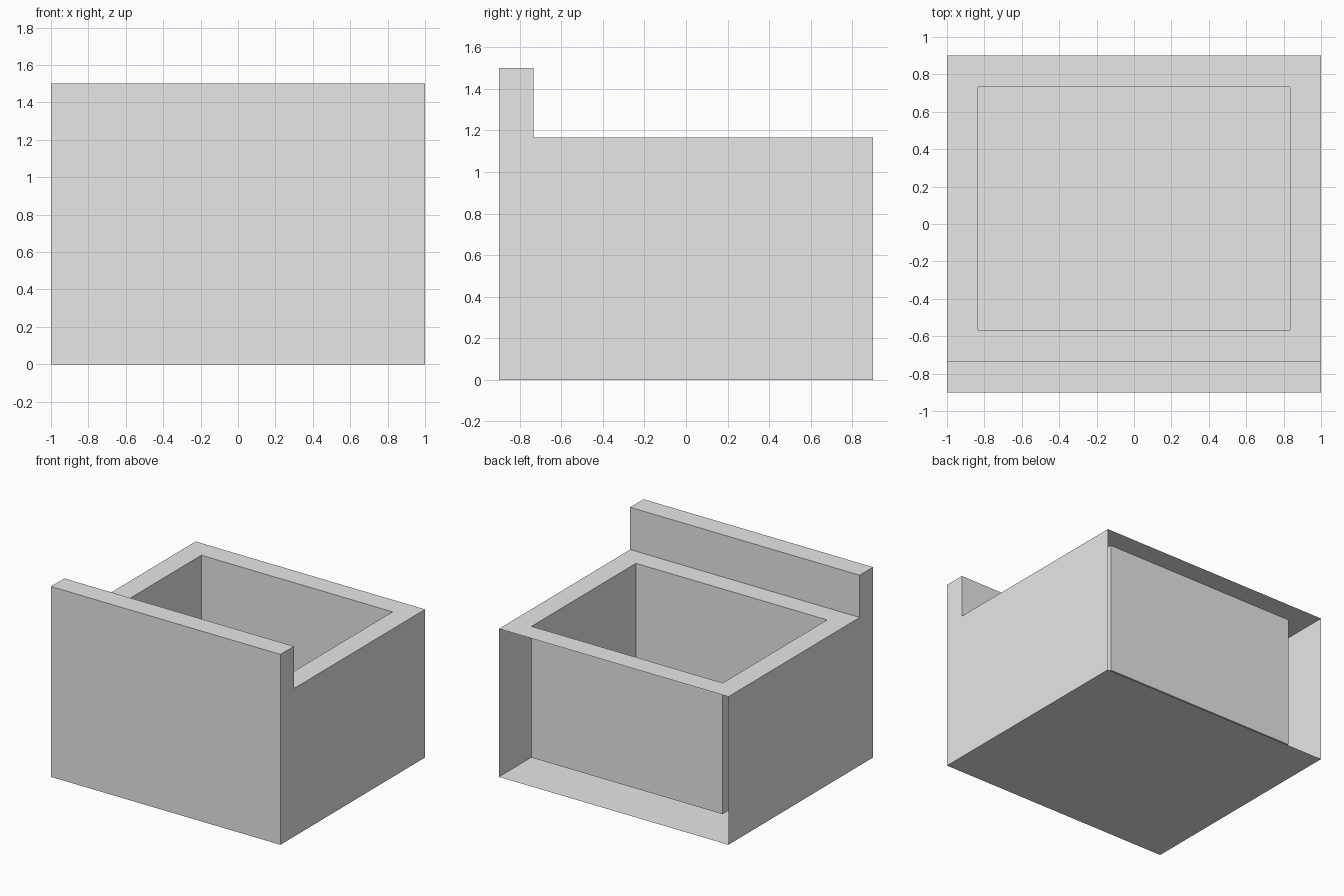
import bpy
import bmesh
from mathutils import Vector

cube = bpy.data.objects.get("Cube")
if cube:
    bpy.data.objects.remove(cube, do_unlink=True)

WIDTH, HALF_DEPTH = 2.0, 0.9
RIM_Z, TOP_Z, FLOOR_Z = 1.167, 1.5, 0.133
WALL = 1 / 6

# Plain grey material
grey = bpy.data.materials.new("plain_grey")
grey.use_nodes = True
color = (0.8, 0.8, 0.8, 1.0)
grey.diffuse_color = color
grey.node_tree.nodes["Principled BSDF"].inputs["Base Color"].default_value = color


def face_towards(bm, direction, height=None):
    """Find the flat face with this normal, optionally at a given height."""
    for face in bm.faces:
        if face.normal.dot(Vector(direction)) > 0.99:
            if height is None or abs(face.calc_center_median().z - height) < 0.01:
                return face


# Side profile: low body with a raised front lip
profile = [
    (-HALF_DEPTH, 0), (HALF_DEPTH, 0), (HALF_DEPTH, RIM_Z),
    (WALL - HALF_DEPTH, RIM_Z), (WALL - HALF_DEPTH, TOP_Z), (-HALF_DEPTH, TOP_Z),
]
bm = bmesh.new()
side = bm.faces.new([bm.verts.new((-WIDTH / 2, y, z)) for y, z in profile])
grown = bmesh.ops.extrude_face_region(bm, geom=[side], use_keep_orig=True)["geom"]
moved = [v for v in grown if isinstance(v, bmesh.types.BMVert)]
bmesh.ops.translate(bm, verts=moved, vec=(WIDTH, 0, 0))
bmesh.ops.recalc_face_normals(bm, faces=bm.faces[:])
bm.normal_update()

# Rim and sunken compartment
top = face_towards(bm, (0, 0, 1), RIM_Z)
bmesh.ops.inset_region(bm, faces=[top], thickness=WALL, use_even_offset=True)
floor = bmesh.ops.extrude_discrete_faces(bm, faces=[top])["faces"][0]
bmesh.ops.translate(bm, verts=floor.verts[:], vec=(0, 0, FLOOR_Z - RIM_Z))
bm.normal_update()

# Open back, showing the outside of the compartment
back = max(bm.faces, key=lambda f: f.calc_center_median().y)
bmesh.ops.delete(bm, geom=[back], context="FACES_ONLY")

mesh = bpy.data.meshes.new("open_backed_box")
bm.to_mesh(mesh)
bm.free()
mesh.materials.append(grey)
box = bpy.data.objects.new("open_backed_box", mesh)
bpy.context.collection.objects.link(box)
